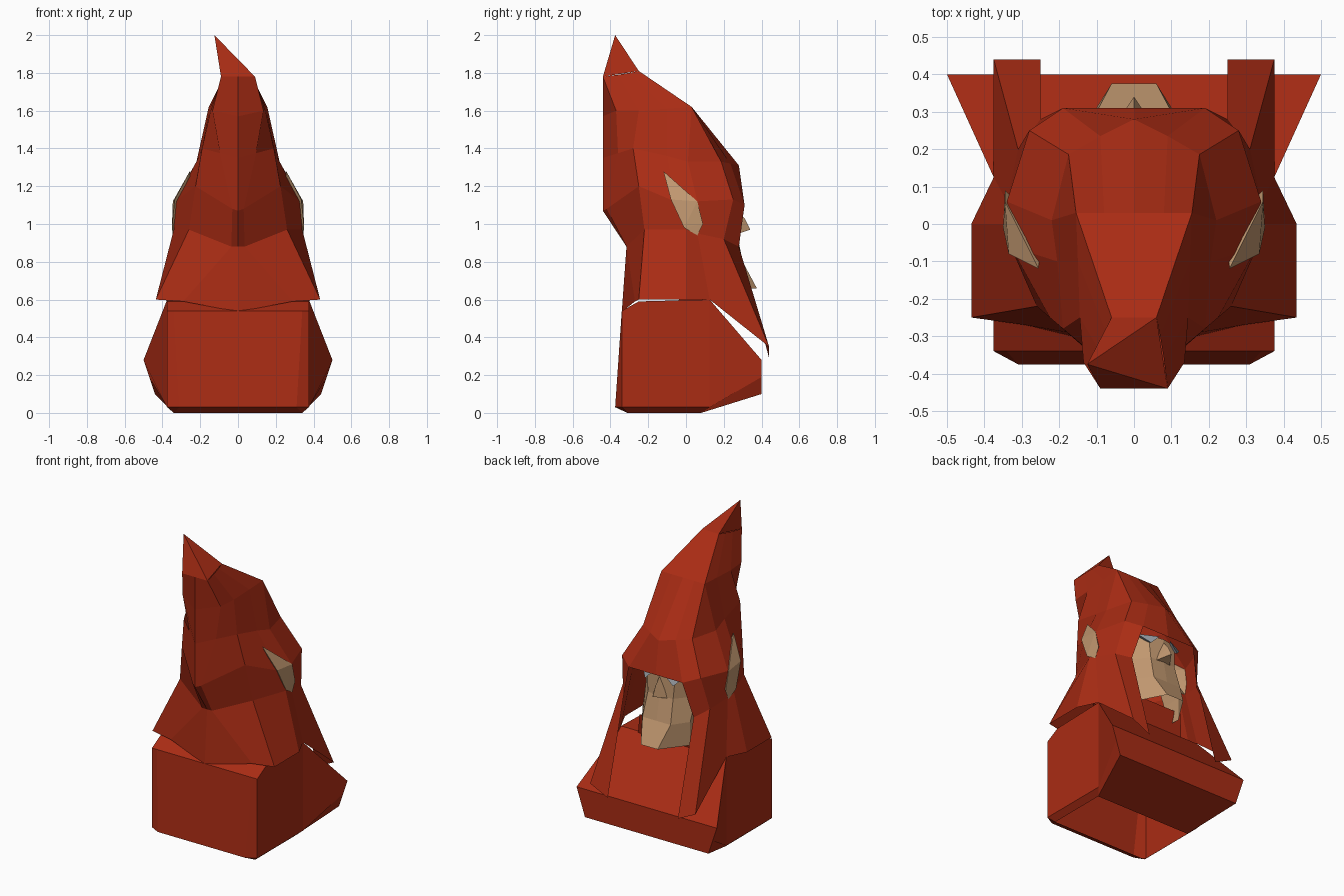
import bpy, bmesh


def material(name, rgb):
    m = bpy.data.materials.new(name)
    m.diffuse_color = (*rgb, 1)
    return m


RED = material("red_cloth", (0.4, 0.025, 0.007))
SKIN = material("skin", (0.53, 0.31, 0.16))
GREY = material("grey", (0.32, 0.35, 0.38))


def finish(bm, name, mat):
    bmesh.ops.remove_doubles(bm, verts=bm.verts, dist=0.0005)
    bmesh.ops.triangulate(bm, faces=[f for f in bm.faces if len(f.verts) > 4])
    bmesh.ops.recalc_face_normals(bm, faces=bm.faces)
    me = bpy.data.meshes.new(name)
    bm.to_mesh(me)
    bm.free()
    me.materials.append(mat)
    ob = bpy.data.objects.new(name, me)
    bpy.context.collection.objects.link(ob)
    return ob


def loft(name, rings, mat, caps=(), skip=()):
    """Bridge half rings (x >= 0) and mirror across x; skip leaves (ring, column) open."""
    bm = bmesh.new()
    for s in (1, -1):
        vs = [[bm.verts.new((s * x, y, z)) for x, y, z in r] for r in rings]
        for k, (a, b) in enumerate(zip(vs, vs[1:])):
            for i in range(min(len(a), len(b)) - 1):
                if (k, i) not in skip:
                    bm.faces.new((a[i], a[i + 1], b[i + 1], b[i]))
        for c in caps:
            bm.faces.new(vs[c])
    return finish(bm, name, mat)


def hull(name, pts, mat):
    bm = bmesh.new()
    vs = [bm.verts.new(p) for p in pts]
    bmesh.ops.convex_hull(bm, input=vs)
    return finish(bm, name, mat)


def both(pts):
    return [(s * x, y, z) for s in (1, -1) for x, y, z in pts if s > 0 or x]


# Body block, flaring towards the +y end, underside open in the front part
loft("body", [
    [(0, -.375, .03), (.31, -.375, .03), (.31, -.375, .03), (.34, -.34, .54), (0, -.34, .54)],
    [(0, -.31, 0), (.34, -.31, 0), (.375, -.34, .03), (.375, -.34, .54), (0, -.34, .54)],
    [(0, -.25, 0), (.34, -.25, 0), (.375, -.25, .03), (.375, -.25, .59), (0, -.25, .59)],
    [(0, .08, 0), (.34, .08, 0), (.375, .125, .03), (.375, .125, .6), (0, .125, .6)],
    [(0, .4, .1), (.44, .4, .1), (.47, .4, .19), (.5, .4, .28), (0, .4, .28)],
], RED, caps=(0, 4), skip=((1, 0), (2, 0)))

# Robe between the two hanging drapes
hull("robe_chest", both([(.25, .13, .59), (.22, .16, .73), (.25, -.05, .59)]), RED)

# Hood and cape: open sheet, half rings run from the back centre to the rim
hem = [(0, -.34, .535), (.29, -.27, .59), (.435, -.25, .6), (.435, 0, .6),
       (.375, .125, .6), (.375, .44, .35), (.25, .44, .29)]
shoulder = [(0, -.315, .88), (.035, -.315, .88), (.26, -.22, .97), (.34, 0, .97),
            (.34, .06, .95), (.31, .2, .92), (.25, .28, .88)]
cheek = [(0, -.44, 1.07), (.03, -.42, 1.08), (.225, -.25, 1.2), (.33, -.06, 1.12),
         (.34, .06, 1.12), (.28, .25, 1.13), (.19, .31, 1.1), (0, .31, 1.1)]
temple = [(0, -.44, 1.35), (.095, -.36, 1.375), (.19, -.28, 1.4), (.205, -.1, 1.36),
          (.22, .01, 1.33), (.175, .186, 1.33), (.09, .235, 1.32), (0, .28, 1.31)]
brow = [(0, -.44, 1.57), (.135, -.37, 1.6), (.145, -.25, 1.6), (.15, -.1, 1.61),
        (.155, .03, 1.62), (.155, .03, 1.62), (.08, .03, 1.62), (0, .03, 1.62)]
crown = [(0, -.44, 1.78), (.09, -.44, 1.78), (.08, -.36, 1.79), (.07, -.3, 1.8),
         (.06, -.25, 1.81), (.06, -.25, 1.81), (.03, -.25, 1.81), (0, -.25, 1.81)]
loft("hood", [hem, shoulder, cheek, temple, brow, crown], RED)

# Bent point of the hood
hull("hood_tip", both([(.09, -.44, 1.78), (.06, -.25, 1.81)]) + [(-.125, -.375, 2.0)], RED)

# Face with jutting chin
loft("face", [
    [(0, .375, .66), (.06, .375, .66), (.17, .2, .65), (.17, .08, .66)],
    [(0, .3, .8), (.1, .3, .8), (.17, .2, .8), (.18, .06, .8)],
    [(0, .27, .95), (.09, .26, .95), (.18, .15, .95), (.19, 0, .95)],
    [(0, .27, 1.1), (.1, .25, 1.1), (.18, .14, 1.12), (.19, 0, 1.12)],
], SKIN)

# Nose
hull("nose", both([(.06, .25, .94), (0, .34, .97), (0, .31, 1.03), (0, .25, 1.1)]), SKIN)

# Eyes and ears, one per side
for s, side in ((1, "right"), (-1, "left")):
    hull("eye_" + side, [(s * x, y, z) for x, y, z in (
        (.04, .28, 1.1), (.16, .22, 1.1), (.1, .275, 1.04), (.1, .2, 1.08))], GREY)
    hull("ear_" + side, [(s * x, y, z) for x, y, z in (
        (.255, -.12, 1.28), (.345, .06, 1.12), (.345, .09, 1.0), (.345, .06, .94),
        (.35, -.01, .98), (.335, -.08, 1.13), (.25, 0, 1.1))], SKIN)
